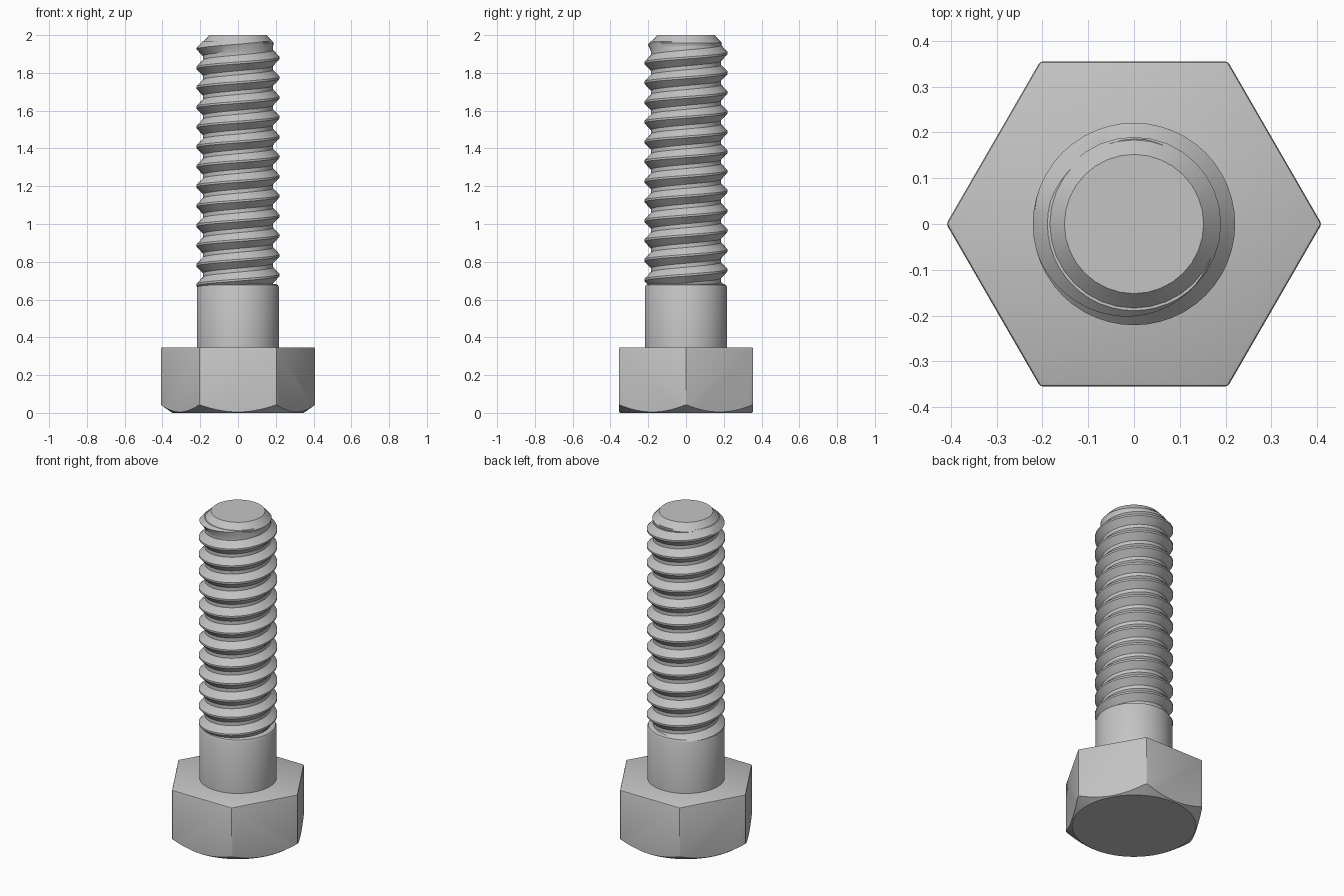
import bpy, bmesh, math

cube = bpy.data.objects.get("Cube")
if cube:
    bpy.data.objects.remove(cube, do_unlink=True)

steel = bpy.data.materials.new("grey steel")
steel.use_nodes = True
GREY = (0.55, 0.55, 0.55, 1)
steel.diffuse_color = GREY
steel.node_tree.nodes["Principled BSDF"].inputs["Base Color"].default_value = GREY


def make_object(name, bm):
    bmesh.ops.recalc_face_normals(bm, faces=bm.faces)
    mesh = bpy.data.meshes.new(name)
    bm.to_mesh(mesh)
    bm.free()
    mesh.materials.append(steel)
    obj = bpy.data.objects.new(name, mesh)
    bpy.context.collection.objects.link(obj)
    return obj


def activate(obj):
    bpy.ops.object.select_all(action='DESELECT')
    obj.select_set(True)
    bpy.context.view_layer.objects.active = obj


def smooth(obj, degrees=30):
    activate(obj)
    bpy.ops.object.shade_smooth_by_angle(angle=math.radians(degrees))


def lathe(name, profile, sides):
    """Closed solid from (radius, height) points, bottom to top."""
    bm = bmesh.new()
    rings = []
    for r, z in profile:
        rings.append([bm.verts.new((r * math.cos(math.tau * i / sides),
                                    r * math.sin(math.tau * i / sides), z))
                      for i in range(sides)])
    for low, high in zip(rings, rings[1:]):
        for i in range(sides):
            j = (i + 1) % sides
            bm.faces.new((low[i], low[j], high[j], high[i]))
    bm.faces.new(rings[0][::-1])
    bm.faces.new(rings[-1])
    return make_object(name, bm)


# Hexagonal head: softened edges, underside chamfered by a cone
head = lathe("hex_head", [(0.41, -0.05), (0.41, 0.347)], 6)
cone = lathe("head_chamfer_cutter", [(0.348, 0), (0.948, 0.42)], 96)
cone.hide_render = True
bevel = head.modifiers.new("soft edges", 'BEVEL')
bevel.width = 0.007
bevel.segments = 2
chamfer = head.modifiers.new("chamfer", 'BOOLEAN')
chamfer.operation = 'INTERSECT'
chamfer.solver = 'EXACT'
chamfer.object = cone
activate(head)
for modifier in ("soft edges", "chamfer"):
    bpy.ops.object.modifier_apply(modifier=modifier)
bpy.data.objects.remove(cone, do_unlink=True)
smooth(head, 25)

# Plain shank
shank = lathe("shank", [(0.218, 0.33), (0.218, 0.665), (0.212, 0.677), (0.195, 0.683)], 64)
smooth(shank)

# Helical thread: a V profile swept upward, then trimmed flat at both ends
PITCH, START, SIDES = 0.1045, 0.52, 48
BOTTOM, TOP = 0.67, 1.965
TOOTH = [(0.186, 0.0), (0.186, 0.2), (0.221, 0.55), (0.221, 0.65)]
PHASE = 1.879 - 0.6 * PITCH - 13 * PITCH


def thread_point(row, i):
    turn, k = divmod(row, len(TOOTH))
    r, offset = TOOTH[k]
    z = PHASE + PITCH * (turn + offset + i / SIDES)
    r = min(r, 0.156 + max(2 - z, 0) * 0.95)
    a = math.tau * i / SIDES
    return (r * math.cos(a), r * math.sin(a), z)


bm = bmesh.new()
rows = range(-3 * len(TOOTH), 16 * len(TOOTH))
grid = {(row, i): bm.verts.new(thread_point(row, i)) for row in rows for i in range(SIDES)}


def thread_vert(row, i):
    # one full turn lands on the same tooth one pitch higher
    return grid.get((row, i) if i < SIDES else (row + len(TOOTH), 0))


for row in rows:
    for i in range(SIDES):
        quad = [thread_vert(row, i), thread_vert(row, i + 1),
                thread_vert(row + 1, i + 1), thread_vert(row + 1, i)]
        if all(quad):
            bm.faces.new(quad)
for z, up in ((BOTTOM, -1), (TOP, 1)):
    bmesh.ops.bisect_plane(bm, geom=bm.verts[:] + bm.edges[:] + bm.faces[:],
                           plane_co=(0, 0, z), plane_no=(0, 0, up), clear_outer=True)
bmesh.ops.holes_fill(bm, edges=[e for e in bm.edges if e.is_boundary], sides=0)
thread = make_object("thread", bm)
smooth(thread)

# Chamfered tip
tip = lathe("tip", [(0.183, 1.93), (0.19, 1.958), (0.152, 2.0)], 32)
smooth(tip)
